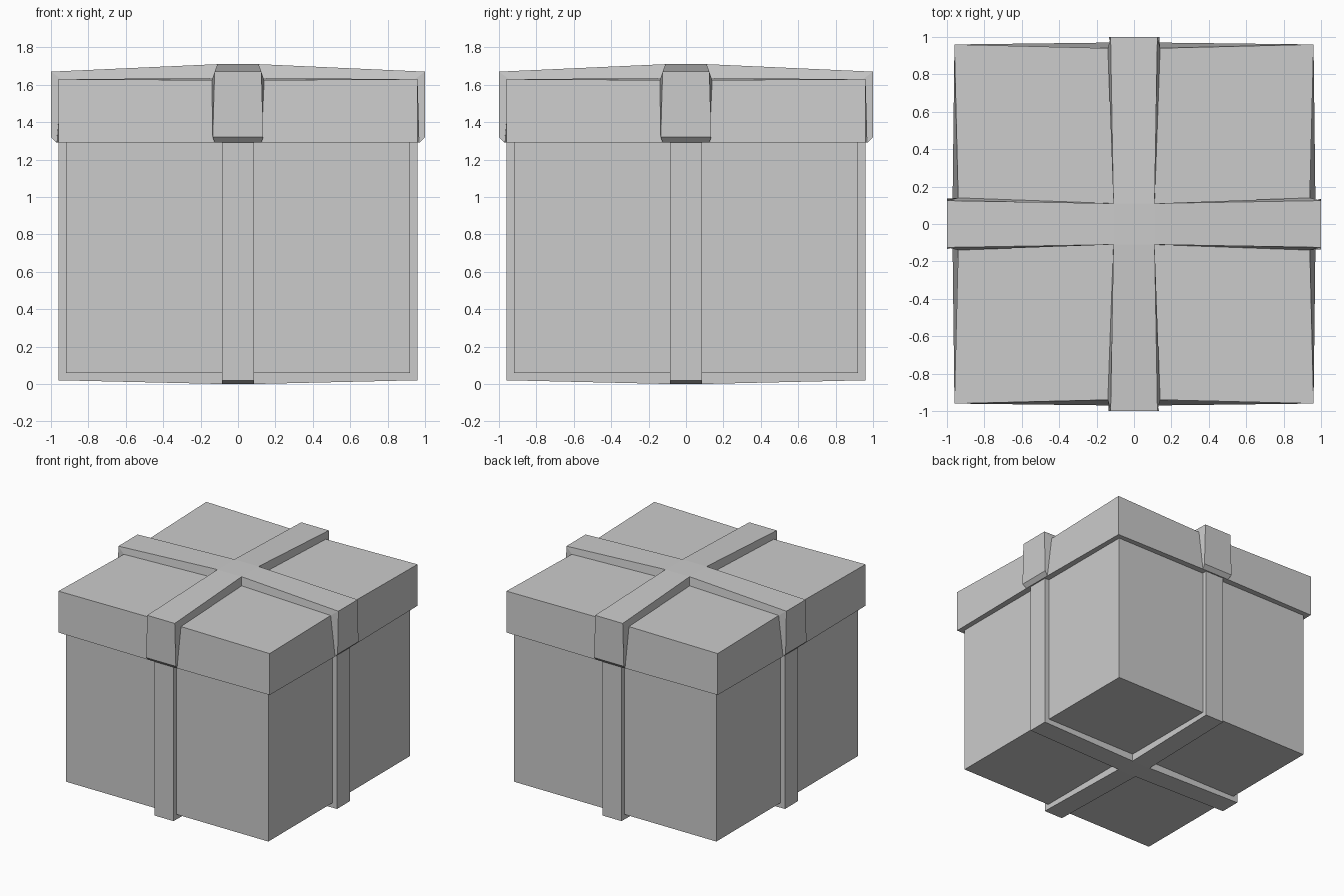
import bpy, bmesh
from mathutils import Matrix, Vector

if "Cube" in bpy.data.objects:
    bpy.data.objects.remove(bpy.data.objects["Cube"])


def build(name, quarter, whole=()):
    """Repeat the quarter faces four times about z, add whole faces, weld."""
    bm = bmesh.new()

    def add(pts, turn=0):
        rot = Matrix.Rotation(turn * 1.5707963268, 3, 'Z')
        bm.faces.new([bm.verts.new(rot @ Vector(p)) for p in pts])

    for turn in range(4):
        for pts in quarter:
            add(pts, turn)
    for pts in whole:
        add(pts)
    bmesh.ops.remove_doubles(bm, verts=bm.verts[:], dist=0.0005)
    bmesh.ops.recalc_face_normals(bm, faces=bm.faces[:])
    me = bpy.data.meshes.new(name)
    bm.to_mesh(me)
    bm.free()
    ob = bpy.data.objects.new(name, me)
    bpy.context.collection.objects.link(ob)
    return ob


def flip(p):
    return (p[0], -p[1], p[2])


def both(pts):
    """A face and its copy across the arm's centre line."""
    return [pts, [flip(p) for p in reversed(pts)]]


def square(r, z):
    return [(-r, -r, z), (r, -r, z), (r, r, z), (-r, r, z)]


def ribbon(name, outer, base):
    """Cross ribbon: outer path and base path, both as (radius, half width, z)."""
    faces = []
    for a, b in zip(outer, outer[1:]):
        faces.append([a, b, flip(b), flip(a)])
    for i in range(len(outer) - 1):
        j, k = min(i, len(base) - 1), min(i + 1, len(base) - 1)
        side = [outer[i], outer[i + 1], base[k]]
        if j != k:
            side.append(base[j])
        faces += both(side)
    return build(name, faces, [square(outer[0][0], outer[0][2])])


# Box body
R, Z0, Z1 = 0.92, 0.06, 1.29
build("box_body", [[(R, -R, Z0), (R, R, Z0), (R, R, Z1), (R, -R, Z1)]],
      [square(R, Z0)])

# Ribbon around the body, crossing underneath
ribbon("body_ribbon",
       [(0.085, 0.085, 0.0), (0.96, 0.085, 0.02), (0.96, 0.085, Z1)],
       [(0.085, 0.085, Z0), (R, 0.085, Z0), (R, 0.085, Z1)])

# Lid, slightly pinched where the ribbon crosses it
inner = (0.11, 0.11, 1.635)
top = (0.94, 0.14, 1.625)
low = (0.97, 0.125, 1.29)
corner_top = (0.96, 0.96, 1.63)
corner_low = (0.96, 0.96, 1.29)
lid = [[corner_top, (top[1], top[0], top[2]), inner, top]]
lid += both([corner_low, corner_top, top, low])
lid += both([corner_low, low, (R, 0.085, Z1), (R, R, Z1)])
build("lid", lid)

# Raised ribbon over the lid
ribbon("lid_ribbon",
       [(0.11, 0.11, 1.71), (1.0, 0.125, 1.67), (1.0, 0.135, 1.32),
        (0.97, 0.125, 1.29), (R, 0.085, Z1)],
       [inner, top, low])
